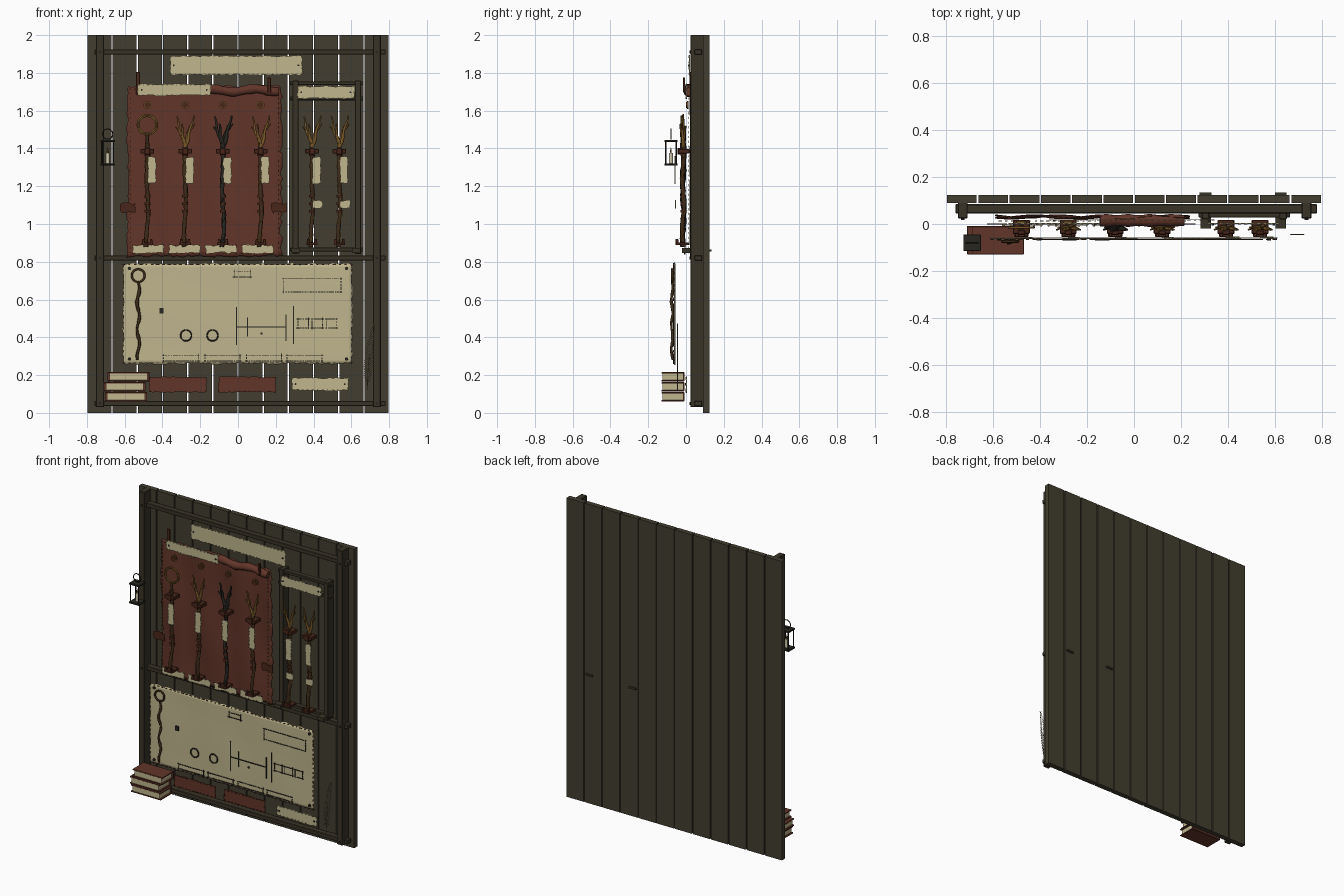
import bpy, bmesh, math, random
from mathutils import Matrix, Vector

random.seed(4)
if "Cube" in bpy.data.objects:
    bpy.data.objects.remove(bpy.data.objects["Cube"])


def material(name, *srgb):
    m = bpy.data.materials.new(name)
    col = [(c / 255) ** 2.2 for c in srgb] + [1]
    m.use_nodes = True
    m.diffuse_color = col
    node = next(n for n in m.node_tree.nodes if n.type == 'BSDF_PRINCIPLED')
    node.inputs["Base Color"].default_value = col
    node.inputs["Roughness"].default_value = 0.8
    return m


timber = material("weathered timber", 68, 64, 51)
beam = material("dark beam", 60, 55, 43)
leather = material("red leather", 98, 56, 45)
strap = material("dark strap", 74, 42, 31)
paper = material("parchment", 190, 180, 140)
iron = material("dark iron", 44, 42, 37)
bark = material("dark bark", 66, 48, 32)
gold = material("golden branch", 122, 90, 46)
straw = material("dry straw", 118, 110, 80)
wax = material("candle wax", 205, 198, 170)


def finish(name, bm, mat, smooth=False):
    mesh = bpy.data.meshes.new(name)
    bm.to_mesh(mesh)
    bm.free()
    mesh.materials.append(mat)
    for p in mesh.polygons:
        p.use_smooth = smooth
    ob = bpy.data.objects.new(name, mesh)
    bpy.context.collection.objects.link(ob)
    return ob


def boxes(name, mat, items, bevel=0.0):
    """items: (centre, size) pairs"""
    bm = bmesh.new()
    for c, s in items:
        bmesh.ops.create_cube(bm, size=1, matrix=Matrix.Translation(c) @ Matrix.Diagonal((*s, 1)))
    ob = finish(name, bm, mat)
    if bevel:
        mod = ob.modifiers.new("edge", 'BEVEL')
        mod.width, mod.segments = bevel, 1
    return ob


def sheet(name, mat, x0, x1, z0, z1, y, rag=0.004, wave=0.0, step=0.02):
    """Thin upright sheet with ragged edges and optional folds"""
    bm = bmesh.new()
    w, h = x1 - x0, z1 - z0
    bmesh.ops.create_grid(bm, x_segments=max(2, round(w / step)),
                          y_segments=max(2, round(h / step)), size=0.5)
    for v in bm.verts:
        u, t = v.co.x, v.co.y
        jx, jz = (random.uniform(-rag, rag) if v.is_boundary else 0 for _ in "xz")
        fold = wave * (math.sin(u * 19 + t * 3) + 0.5 * math.sin(t * 9 + u * 5))
        v.co = ((x0 + x1) / 2 + u * w + jx, y + fold, (z0 + z1) / 2 + t * h + jz)
    ob = finish(name, bm, mat, wave > 0)
    mod = ob.modifiers.new("thickness", 'SOLIDIFY')
    mod.thickness, mod.offset = 0.004, 0
    return ob


def tubes(name, mat, lines, r, cyclic=False, res=1):
    """Round tubes along polylines; points may carry a radius factor"""
    cu = bpy.data.curves.new(name, 'CURVE')
    cu.dimensions, cu.bevel_depth, cu.bevel_resolution = '3D', r, res
    cu.use_fill_caps = True
    for line in lines:
        sp = cu.splines.new('POLY')
        sp.points.add(len(line) - 1)
        sp.use_cyclic_u = cyclic
        for p, q in zip(sp.points, line):
            p.co = (*q[:3], 1)
            p.radius = q[3] if len(q) > 3 else 1
    tmp = bpy.data.objects.new(name, cu)
    bpy.context.collection.objects.link(tmp)
    mesh = bpy.data.meshes.new_from_object(tmp)
    bpy.data.objects.remove(tmp)
    mesh.materials.clear()
    mesh.materials.append(mat)
    for p in mesh.polygons:
        p.use_smooth = True
    ob = bpy.data.objects.new(name, mesh)
    bpy.context.collection.objects.link(ob)
    return ob


def circle(x, y, z, r, n=20):
    return [(x + r * math.cos(a), y, z + r * math.sin(a)) for a in (math.tau * i / n for i in range(n))]


def frame(x0, x1, z0, z1, y):
    return [(x0, y, z0), (x1, y, z0), (x1, y, z1), (x0, y, z1)]


def stitches(name, mat, x0, x1, z0, z1, y, gap=0.025, size=0.01):
    items = []
    for a, b in ((x0, x1), (z0, z1)):
        n = int((b - a) / gap)
        for i in range(n + 1):
            p = a + (b - a) * i / n
            for side in (0, 1):
                long = size * random.uniform(0.5, 1.4)
                if a == x0 and b == x1:
                    items.append(((p, y, (z0, z1)[side]), (long, 0.004, 0.004)))
                else:
                    items.append((((x0, x1)[side], y, p), (0.004, 0.004, long)))
    return boxes(name, mat, items)


def discs(name, mat, spots, r, y, depth=0.008):
    bm = bmesh.new()
    for x, z in spots:
        bmesh.ops.create_cone(bm, cap_ends=True, segments=12, radius1=r, radius2=r, depth=depth,
                              matrix=Matrix.Translation((x, y, z)) @ Matrix.Rotation(math.pi / 2, 4, 'X'))
    return finish(name, bm, mat)


# Plank wall
pitch = 1.6 / 12
boxes("wall_planks", timber, [((-0.8 + pitch * (i + 0.5), 0.107, 1), (pitch - 0.007, 0.034, 2))
                              for i in range(12)])
# Main posts, rails and corner pegs
boxes("main_posts", beam, [((x, 0.058, 1.015), (0.042, 0.068, 1.97)) for x in (-0.73, 0.735)], 0.003)
rails = (1.91, 0.82, 0.05)
boxes("main_rails", beam, [((0.01, 0.065, z), (1.54, 0.04, 0.027)) for z in rails], 0.003)
discs("rail_pegs", iron, [(x, z) for x in (-0.73, 0.735) for z in rails], 0.008, 0.022)

# Small rack on the right
boxes("rack_posts", beam, [((x, 0.05, 1.3), (0.032, 0.06, 0.92)) for x in (0.305, 0.635)], 0.003)
boxes("rack_rails", beam, [((0.47, 0.045, z), (0.39, 0.035, 0.02)) for z in (1.745, 1.665, 0.865)], 0.003)
boxes("rack_feet", beam, [((x, 0.01, 0.86), (0.045, 0.06, 0.025)) for x in (0.305, 0.625)])
boxes("back_pegs", beam, [((x, 0.127, 0.86), (0.05, 0.014, 0.012)) for x in (0.305, 0.625)])

# Leather hanging with roll, tabs and stitches
sheet("leather_hanging", leather, -0.585, 0.23, 0.83, 1.73, 0.03, 0.008, 0.006)
stitches("hanging_stitches", gold, -0.57, 0.215, 0.85, 1.715, 0.012)
tubes("leather_roll", leather, [[(-0.145 + 0.36 * i / 12, 0.015, 1.708 + 0.008 * math.cos(i * 0.8),
                                  1 + 0.12 * math.sin(i * 2)) for i in range(13)]], 0.025, res=3)
sheet("left_tab", strap, -0.62, -0.54, 1.06, 1.11, 0.0, 0.006)
sheet("right_tab", strap, 0.18, 0.26, 1.06, 1.11, 0.0, 0.006)
boxes("hanging_straps", strap, [((-0.53, 0.025, 1.745), (0.02, 0.012, 0.12)),
                                ((0.165, -0.01, 1.735), (0.018, 0.012, 0.08))], 0.002)

# Paper labels
labels = [("title_sign", -0.36, 0.34, 1.79, 1.89, 0.018), ("hanging_label", -0.53, -0.145, 1.68, 1.74, 0.002),
          ("rack_label", 0.315, 0.615, 1.665, 1.73, 0.002), ("floor_label", 0.285, 0.585, 0.12, 0.185, 0.002)]
for name, x0, x1, z0, z1, y in labels:
    sheet(name, paper, x0, x1, z0, z1, y)
    stitches(name + "_wear", straw, x0 + 0.004, x1 - 0.004, z0 + 0.004, z1 - 0.004, y - 0.002)
    discs(name + "_nails", iron, [(x, (z0 + z1) / 2) for x in (x0 + 0.02, x1 - 0.02)], 0.005, y - 0.004)
for i in range(4):
    x = -0.475 + i * 0.192
    sheet("foot_label", paper, x - 0.083, x + 0.083, 0.845, 0.888, -0.005, 0.006)
    stitches("foot_label_wear", strap, x - 0.08, x + 0.08, 0.845, 0.888, -0.008, 0.03, 0.008)
for x0, x1 in ((-0.47, -0.165), (-0.105, 0.2)):
    sheet("leather_plate", leather, x0, x1, 0.11, 0.19, 0.002)
    stitches("plate_stitches", strap, x0 + 0.006, x1 - 0.006, 0.116, 0.184, -0.001)


# Staffs with forked or ringed heads
def staff(x, kind):
    y = -0.015
    head = iron if kind == "iron" else gold
    ph = random.uniform(0, 6)
    zs = [0.88 + 0.55 * i / 26 for i in range(27)]
    core = [(x + 0.007 * math.sin(z * 17 + ph) * (1.43 - z) * 2, y + 0.005 * math.sin(z * 23 + ph), z,
             random.uniform(0.8, 1.25)) for z in zs]
    tubes("staff_shaft", iron if kind == "iron" else bark, [core], 0.011)
    tubes("staff_vine", head, [[(p[0] + 0.011 * math.cos(p[2] * 60), p[1] + 0.011 * math.sin(p[2] * 60),
                                 p[2]) for p in core]], 0.004)
    if kind == "ring":
        tubes("staff_ring", gold, [circle(x, y, 1.525, r) for r in (0.053, 0.046)], 0.005, True)
        tubes("ring_stem", bark, [[(x, y, 1.42), (x, y, 1.475)]], 0.009)
    else:
        prongs = []
        for reach, top, dy in ((-0.045, 1.57, 0), (0.045, 1.575, -0.01), (0.022, 1.52, 0.012), (-0.02, 1.53, -0.015)):
            prongs.append([(x + reach * t ** 0.8 + 0.004 * math.sin(t * 9), y + dy * t,
                            1.41 + (top - 1.41) * t, 1.3 - 0.8 * t) for t in (i / 7 for i in range(8))])
        prongs.append([(x + 0.03, y, 1.50, 0.7), (x + 0.052, y - 0.01, 1.53, 0.4)])
        prongs.append([(x - 0.028, y, 1.49, 0.7), (x - 0.05, y - 0.01, 1.515, 0.4)])
        tubes("staff_fork", head, prongs, 0.010 if kind == "iron" else 0.008)
    # Holders, grip wraps and tag
    boxes("staff_bracket", strap, [((x, -0.012, 1.385), (0.072, 0.06, 0.024)),
                                   ((x, -0.036, 1.385), (0.03, 0.02, 0.036))], 0.003)
    boxes("staff_foot", strap, [((x, -0.02, 0.895), (0.06, 0.07, 0.014)), ((x - 0.02, -0.048, 0.905), (0.014, 0.016, 0.03)),
                                ((x + 0.02, -0.048, 0.905), (0.014, 0.016, 0.03))], 0.002)
    tubes("grip_wrap", strap, [[(x, y, z), (x, y, z + 0.014)] for z in (1.06, 1.10, 1.14, 1.36)], 0.016)
    sheet("staff_tag", paper, x + 0.002, x + 0.045, 1.215, 1.355, -0.058, 0.004)
    stitches("tag_wear", straw, x + 0.004, x + 0.043, 1.22, 1.35, -0.06, 0.02, 0.006)


heads = [(-0.48, "ring"), (-0.28, "fork"), (-0.08, "iron"), (0.12, "fork"), (0.392, "fork"), (0.537, "fork")]
for x, kind in heads:
    staff(x, kind)
for x, _ in heads[4:]:
    sheet("small_tag", paper, x + 0.002, x + 0.055, 1.085, 1.125, -0.055, 0.004)
discs("medallions", gold, [(x, 1.63) for x, _ in heads[:4]], 0.021, 0.008)
discs("medallion_faces", strap, [(x, 1.63) for x, _ in heads[:4]], 0.016, 0.003, 0.006)

# Large drawing sheet
Y = -0.066
sheet("drawing_sheet", paper, -0.61, 0.605, 0.26, 0.79, -0.06, 0.006, 0.001)
stitches("drawing_edge", strap, -0.605, 0.6, 0.265, 0.785, Y, 0.03, 0.014)
discs("drawing_nails", iron, [(x, z) for x in (-0.575, 0.575) for z in (0.285, 0.765)], 0.009, Y)
tubes("drawn_ring", bark, [circle(-0.528, -0.074, 0.727, 0.034)], 0.006, True)
tubes("drawn_staff", bark, [[(-0.528 + 0.007 * math.sin(i * 0.9), -0.074 + 0.004 * math.sin(i), 0.69 - 0.41 * i / 20,
                              random.uniform(0.7, 1.3)) for i in range(21)]], 0.008)
tubes("drawn_circles", iron, [circle(x, Y, 0.41, 0.029) for x in (-0.275, -0.135)], 0.004, True)
panels = [(0.24, 0.545, 0.64, 0.71), (-0.02, 0.065, 0.72, 0.75)]
panels += [(x - 0.028, x + 0.028, 0.45, 0.497) for x in (0.345, 0.42, 0.495)]
panels += [(x, x + 0.185, 0.275, 0.305) for x in (-0.395, -0.175, 0.045, 0.26)]
for p in panels:
    stitches("drawn_panel", iron, *p, Y, 0.014, 0.013)
boxes("drawn_plan", iron, [((-0.008, Y, 0.46), (0.005, 0.005, 0.2)), ((0.255, Y, 0.45), (0.005, 0.005, 0.14)),
                           ((0.293, Y, 0.465), (0.005, 0.005, 0.2)), ((0.123, Y, 0.455), (0.265, 0.005, 0.005)),
                           ((0.05, Y, 0.455), (0.004, 0.005, 0.1)), ((-0.405, Y, 0.54), (0.022, 0.008, 0.03)),
                           ((0.125, Y, 0.42), (0.01, 0.005, 0.01))])

# Lantern
lx, ly = -0.69, -0.08
boxes("lantern_plates", iron, [((lx, ly, z), (0.075, 0.07, 0.011)) for z in (1.315, 1.44)], 0.002)
tubes("lantern_bars", iron, [[(lx + a, ly + b, 1.315), (lx + a, ly + b, 1.44)]
                             for a in (-0.03, 0.03) for b in (-0.028, 0.028)], 0.004)
tubes("lantern_handle", iron, [circle(lx, ly, 1.476, 0.027)], 0.003, True)
tubes("candle", wax, [[(lx, ly, 1.32), (lx, ly, 1.375)]], 0.011, res=2)
tubes("candle_flame", gold, [[(lx, ly, 1.375, 0.6), (lx, ly, 1.385), (lx, ly, 1.405, 0.2)]], 0.005)

# Stack of three books
for i, dx in enumerate((-0.003, -0.01, 0.01)):
    z, x = 0.085 + i * 0.053, -0.59 + dx
    boxes("book_pages", paper, [((x, -0.07, z), (0.2, 0.11, 0.036))])
    boxes("book_covers", leather, [((x, -0.07, z + s * 0.021), (0.222, 0.118, 0.007)) for s in (-1, 1)]
          + [((x, -0.012, z), (0.222, 0.008, 0.045))], 0.001)

# Dried feather
spine = [Vector((0.685 + 0.035 * t ** 2, -0.045, 0.12 + 0.34 * t)) for t in (i / 30 for i in range(31))]
tubes("feather_spine", straw, [spine[:18]], 0.002)
tubes("feather_barbs", straw, [[p + Vector((s * 0.003, 0, 0)), p + Vector((s * 0.024 * math.sin(0.4 + i * 0.085), 0, 0.012))]
                               for i, p in enumerate(spine) if i > 3 for s in (-1, 1)], 0.0015)
